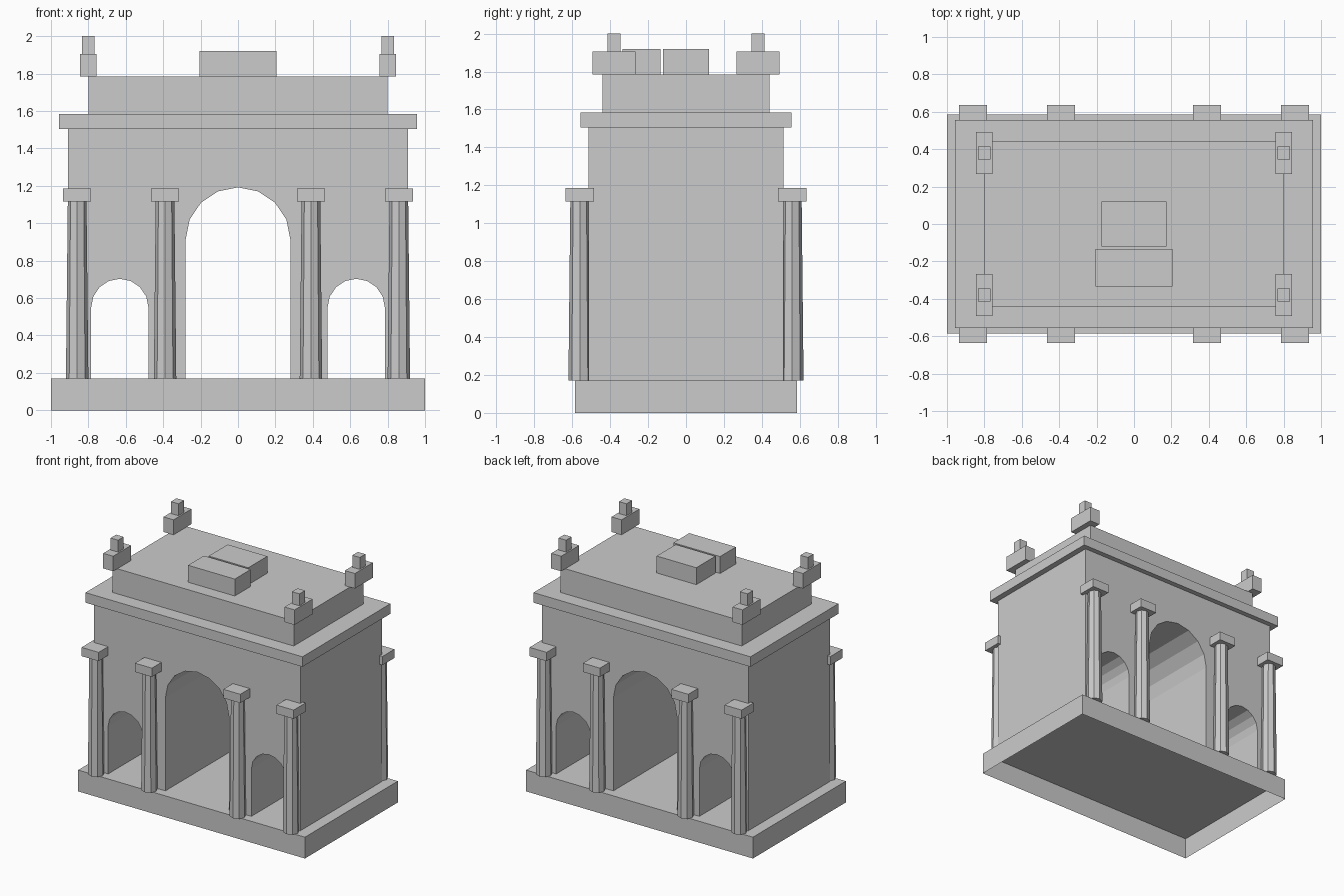
import bpy, bmesh
from math import cos, sin, pi
from mathutils import Matrix, Vector

if "Cube" in bpy.data.objects:
    bpy.data.objects.remove(bpy.data.objects["Cube"])


def finish(bm, name):
    mesh = bpy.data.meshes.new(name)
    bm.to_mesh(mesh)
    bm.free()
    ob = bpy.data.objects.new(name, mesh)
    bpy.context.collection.objects.link(ob)
    return ob


def box(name, x0, x1, y0, y1, z0, z1, open_bottom=False):
    bm = bmesh.new()
    size = Matrix.Diagonal((x1 - x0, y1 - y0, z1 - z0, 1))
    mid = Matrix.Translation(((x0 + x1) / 2, (y0 + y1) / 2, (z0 + z1) / 2))
    bmesh.ops.create_cube(bm, size=1, matrix=mid @ size)
    if open_bottom:
        bm.normal_update()
        low = [f for f in bm.faces if f.normal.z < -0.5]
        bmesh.ops.delete(bm, geom=low, context='FACES_ONLY')
    return finish(bm, name)


def shaft(name, x, y, z0, z1, r0, r1):
    bm = bmesh.new()
    bmesh.ops.create_cone(bm, cap_ends=True, segments=8, radius1=r0, radius2=r1,
                          depth=z1 - z0,
                          matrix=Matrix.Translation((x, y, (z0 + z1) / 2)))
    return finish(bm, name)


def arch(cx, r, spring, floor, n=8):
    """Outline of an arched opening, left foot to right foot."""
    arc = [(cx - r * cos(pi * i / n), spring + r * sin(pi * i / n)) for i in range(n + 1)]
    return [(cx - r, floor)] + arc + [(cx + r, floor)]


# Plinth, hollow underneath
FLOOR = 0.17
box("plinth", -1, 1, -0.585, 0.585, 0, FLOOR, open_bottom=True)

# Main block with three arched passages
outline = [(-0.91, 1.505), (-0.91, FLOOR)]
outline += arch(-0.632, 0.153, 0.55, FLOOR)
outline += arch(0, 0.28, 0.912, FLOOR)
outline += arch(0.632, 0.153, 0.55, FLOOR)
outline += [(0.91, FLOOR), (0.91, 1.505)]
bm = bmesh.new()
face = bm.faces.new([bm.verts.new((x, -0.515, z)) for x, z in outline])
ext = bmesh.ops.extrude_face_region(bm, geom=[face], use_keep_orig=True)
moved = [v for v in ext["geom"] if isinstance(v, bmesh.types.BMVert)]
bmesh.ops.translate(bm, verts=moved, vec=Vector((0, 1.03, 0)))
bmesh.ops.recalc_face_normals(bm, faces=bm.faces[:])
finish(bm, "arched_block")

# Cornice and attic
box("cornice", -0.957, 0.957, -0.555, 0.555, 1.505, 1.585)
box("attic", -0.80, 0.80, -0.44, 0.44, 1.585, 1.785)

# Columns with square capitals on front and back
for sy in (-1, 1):
    for cx in (-0.86, -0.39, 0.39, 0.86):
        cy = sy * 0.56
        shaft("column_shaft", cx, cy, FLOOR, 1.115, 0.06, 0.05)
        box("column_capital", cx - 0.075, cx + 0.075, cy - 0.075, cy + 0.075, 1.115, 1.185)

# Corner pedestals with small posts
for sy in (-1, 1):
    for sx in (-1, 1):
        px, py = sx * 0.80, sy * 0.38
        box("corner_pedestal", px - 0.044, px + 0.044, py - 0.113, py + 0.113, 1.785, 1.905)
        box("corner_post", px - 0.033, px + 0.033, py - 0.035, py + 0.035, 1.905, 2.0)

# Central roof blocks
box("roof_block_front", -0.206, 0.206, -0.335, -0.135, 1.785, 1.92)
box("roof_block_rear", -0.175, 0.175, -0.12, 0.12, 1.785, 1.92)
